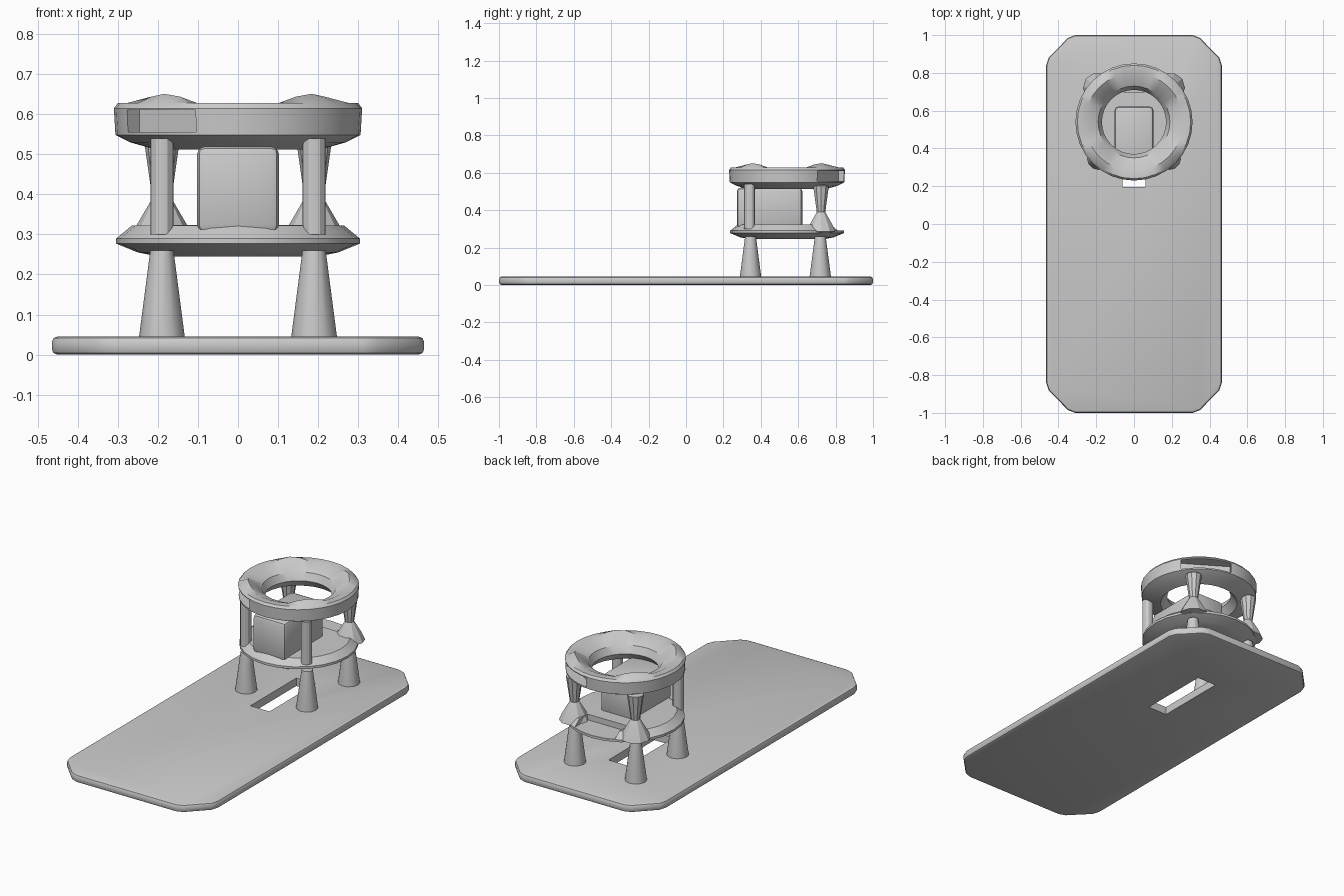
import bpy, bmesh, math

if "Cube" in bpy.data.objects:
    bpy.data.objects.remove(bpy.data.objects["Cube"], do_unlink=True)

grey = bpy.data.materials.new("plain grey")
grey.use_nodes = True
GREY = (0.6, 0.6, 0.6, 1)
grey.diffuse_color = GREY
grey.node_tree.nodes["Principled BSDF"].inputs["Base Color"].default_value = GREY

CENTRE_Y = 0.54


def finish(name, bm, loc=(0, 0, 0)):
    bmesh.ops.remove_doubles(bm, verts=bm.verts, dist=1e-5)
    bmesh.ops.recalc_face_normals(bm, faces=bm.faces)
    mesh = bpy.data.meshes.new(name)
    bm.to_mesh(mesh)
    bm.free()
    mesh.materials.append(grey)
    obj = bpy.data.objects.new(name, mesh)
    obj.location = loc
    bpy.context.collection.objects.link(obj)
    return obj


def revolve(name, profile, sides, loc=(0, 0, 0)):
    """Turn a closed (radius, height) loop around the vertical axis."""
    bm = bmesh.new()
    rings = []
    for i in range(sides):
        a = math.tau * i / sides
        rings.append([bm.verts.new((r * math.cos(a), r * math.sin(a), z)) for r, z in profile])
    n = len(profile)
    for i in range(sides):
        p, q = rings[i], rings[(i + 1) % sides]
        for j in range(n):
            k = (j + 1) % n
            if profile[j][0] or profile[k][0]:
                bm.faces.new((p[j], q[j], q[k], p[k]))
    return finish(name, bm, loc)


def block(name, size, loc, turn=0):
    bm = bmesh.new()
    bmesh.ops.create_cube(bm, size=1)
    bmesh.ops.scale(bm, vec=size, verts=bm.verts)
    obj = finish(name, bm, loc)
    obj.rotation_euler.z = turn
    return obj


def apply(obj, mod):
    bpy.context.view_layer.objects.active = obj
    bpy.ops.object.modifier_apply(modifier=mod.name)


def bevel(obj, width, segments, angle=60):
    mod = obj.modifiers.new("bevel", 'BEVEL')
    mod.width, mod.segments = width, segments
    mod.angle_limit = math.radians(angle)
    apply(obj, mod)


def cut(obj, cutter):
    mod = obj.modifiers.new("cut", 'BOOLEAN')
    mod.object = cutter
    apply(obj, mod)
    bpy.data.objects.remove(cutter, do_unlink=True)


def smooth(obj, angle=30):
    bpy.ops.object.select_all(action='DESELECT')
    obj.select_set(True)
    bpy.context.view_layer.objects.active = obj
    bpy.ops.object.shade_smooth_by_angle(angle=math.radians(angle))


# Base plate: long slab with clipped corners, soft rim and a slot
corner = [(0.465, 0.84), (0.452, 0.88), (0.35, 0.985), (0.31, 1.0)]
outline = []
for sx, sy in ((1, 1), (-1, 1), (-1, -1), (1, -1)):
    points = [(sx * x, sy * y) for x, y in corner]
    outline += points if sx * sy > 0 else points[::-1]
bm = bmesh.new()
floor = bm.faces.new([bm.verts.new((x, y, 0)) for x, y in outline])
lift = bmesh.ops.extrude_face_region(bm, geom=[floor])["geom"]
bmesh.ops.translate(bm, vec=(0, 0, 0.045), verts=[v for v in lift if isinstance(v, bmesh.types.BMVert)])
base = finish("base_plate", bm)
bevel(base, 0.014, 2)
cut(base, block("slot_cutter", (0.12, 0.41, 0.2), (0, 0.4, 0.02)))
smooth(base)

# Lower shelf: round disc with a pointed rim and a step at the back
shelf = revolve("lower_shelf", [(0, 0.245), (0.2, 0.245), (0.25, 0.255), (0.304, 0.277),
                                (0.304, 0.29), (0.265, 0.322), (0, 0.325)], 24, (0, CENTRE_Y, 0))
cut(shelf, block("step_cutter", (0.25, 0.3, 0.1), (0, 0.85, 0.341)))
smooth(shelf, 20)

# Upper ring: thick collar, raised over each post
ring = revolve("upper_ring", [(0.17, 0.555), (0.19, 0.595), (0.26, 0.627), (0.3, 0.628), (0.31, 0.615),
                              (0.306, 0.548), (0.27, 0.53), (0.205, 0.512)], 32, (0, CENTRE_Y, 0))
for v in ring.data.vertices:
    radius = math.hypot(v.co.x, v.co.y)
    if v.co.z > 0.62 and 0.2 < radius < 0.28:
        a = math.atan2(v.co.y, v.co.x)
        v.co.z += 0.024 * max(0, -math.cos(4 * a))

# Two shallow windows in the ring's outer wall
for degrees, width in ((58, 0.27), (228, 0.23)):
    a = math.radians(degrees)
    spot = (0.34 * math.cos(a), CENTRE_Y + 0.34 * math.sin(a), 0.583)
    cut(ring, block("window_cutter", (0.2, width, 0.055), spot, a))
smooth(ring)

# Legs and posts, in mirrored pairs
for side, x in (("left", 0.19), ("right", -0.19)):
    for end, y in (("front", 0.345), ("back", 0.718)):
        leg = revolve(f"{end}_{side}_leg", [(0, 0.03), (0.057, 0.03), (0.057, 0.045),
                                           (0.029, 0.26), (0, 0.26)], 12, (x, y, 0))
        smooth(leg)
    front = revolve(f"front_{side}_post", [(0, 0.3), (0.029, 0.3), (0.029, 0.54), (0, 0.54)],
                    12, (x, 0.34, 0))
    back = revolve(f"back_{side}_post", [(0, 0.27), (0.08, 0.285), (0.065, 0.32), (0.024, 0.39),
                                        (0.044, 0.53), (0, 0.54)], 10, (x, 0.722, 0))
    smooth(front)
    smooth(back)

# Block standing on the shelf
body = block("centre_block", (0.205, 0.35, 0.215), (0, 0.447, 0.4125))
bevel(body, 0.02, 2)
smooth(body)
